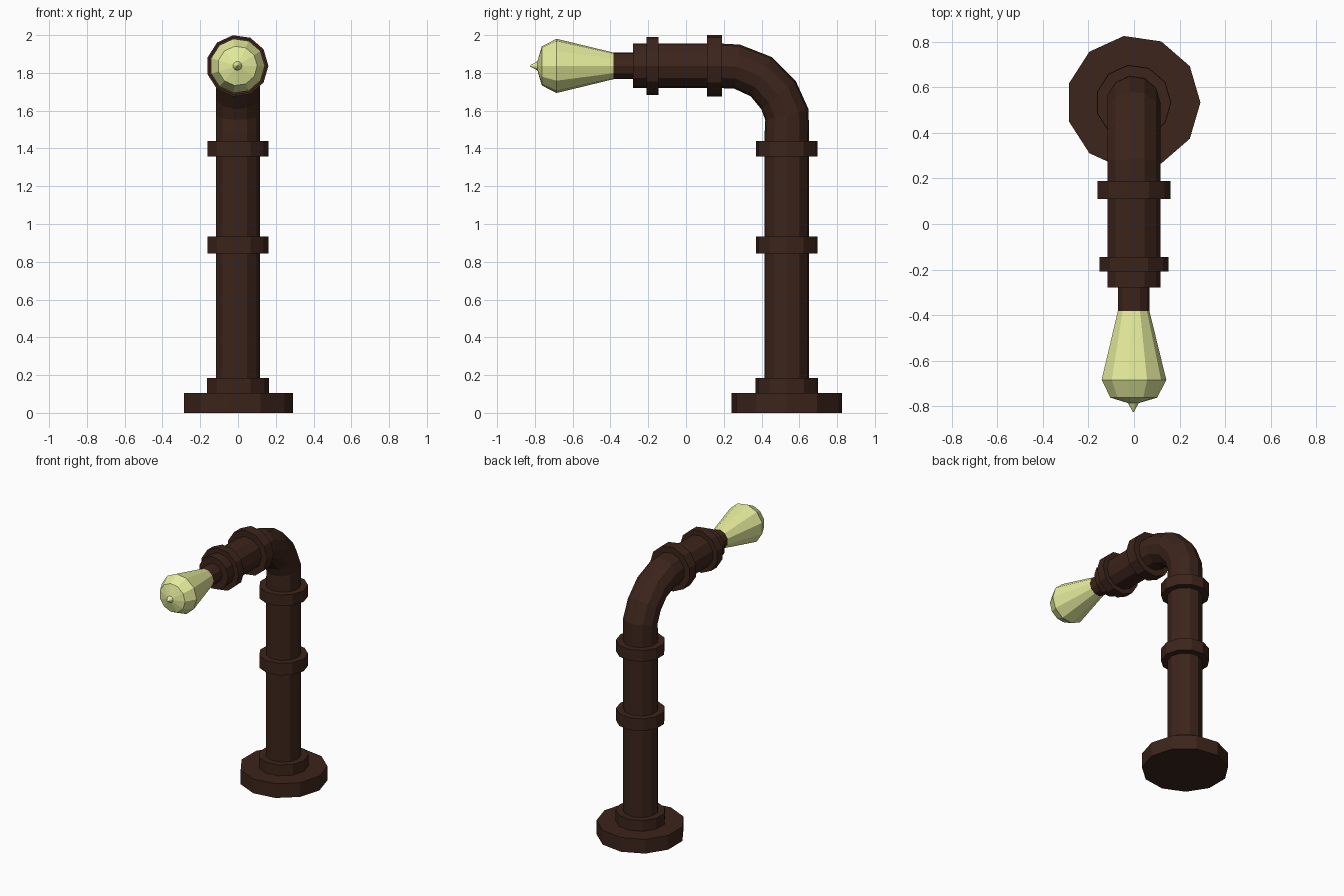
import bpy, bmesh
from math import cos, sin, tau, radians
from mathutils import Vector

if "Cube" in bpy.data.objects:
    bpy.data.objects.remove(bpy.data.objects["Cube"])

SIDES = 11
CX, POST_Y, ARM_Z = -0.003, 0.534, 1.837


def material(name, rgb):
    m = bpy.data.materials.new(name)
    m.diffuse_color = (*rgb, 1)
    m.use_nodes = True
    m.node_tree.nodes["Principled BSDF"].inputs["Base Color"].default_value = m.diffuse_color
    return m


METAL = material("dark_metal", (0.045, 0.018, 0.011))
GLASS = material("pale_glass", (0.78, 0.84, 0.33))


def sweep(name, sections, mat):
    """Skin rings given as (y, z, tilt in degrees, radius); tilt 0 is level, 90 faces -y."""
    bm = bmesh.new()
    rings = []
    for y, z, tilt, r in sections:
        n = Vector((0, cos(radians(tilt)), sin(radians(tilt))))
        rings.append([bm.verts.new(Vector((CX + r * cos(tau * i / SIDES), y, z))
                                   + n * r * sin(tau * i / SIDES)) for i in range(SIDES)])
    for a, b in zip(rings, rings[1:]):
        for i in range(SIDES):
            j = (i + 1) % SIDES
            bm.faces.new((a[i], a[j], b[j], b[i]))
    bm.faces.new(rings[0][::-1])
    bm.faces.new(rings[-1])
    bmesh.ops.recalc_face_normals(bm, faces=bm.faces)
    me = bpy.data.meshes.new(name)
    bm.to_mesh(me)
    bm.free()
    me.materials.append(mat)
    ob = bpy.data.objects.new(name, me)
    bpy.context.collection.objects.link(ob)
    return ob


def upright(name, z0, z1, r):
    sweep(name, [(POST_Y, z0, 0, r), (POST_Y, z1, 0, r)], METAL)


def level(name, y0, y1, r):
    sweep(name, [(y0, ARM_Z, 90, r), (y1, ARM_Z, 90, r)], METAL)


# floor flange and its hub
upright("base_flange", 0, 0.105, 0.295)
upright("base_hub", 0.105, 0.185, 0.167)

# bent pipe: post, elbow, arm
R = 0.119
sweep("bent_pipe", [
    (POST_Y, 0.15, 0, R), (POST_Y, 1.48, 0, R), (POST_Y, 1.58, 14, R),
    (0.49, 1.682, 39, R), (0.398, 1.78, 62, R), (0.271, 1.833, 83, R),
    (0.19, ARM_Z, 90, R), (-0.28, ARM_Z, 90, R)], METAL)

# coupling collars
upright("lower_collar", 0.845, 0.935, 0.165)
upright("upper_collar", 1.357, 1.44, 0.165)
level("elbow_collar", 0.19, 0.11, 0.164)
level("arm_collar", -0.145, -0.208, 0.155)

# socket and bulb
level("bulb_socket", -0.26, -0.385, 0.071)
sweep("bulb", [(y, ARM_Z, 90, r) for y, r in (
    (-0.383, 0.071), (-0.685, 0.145), (-0.763, 0.105),
    (-0.787, 0.024), (-0.825, 0.003))], GLASS)
